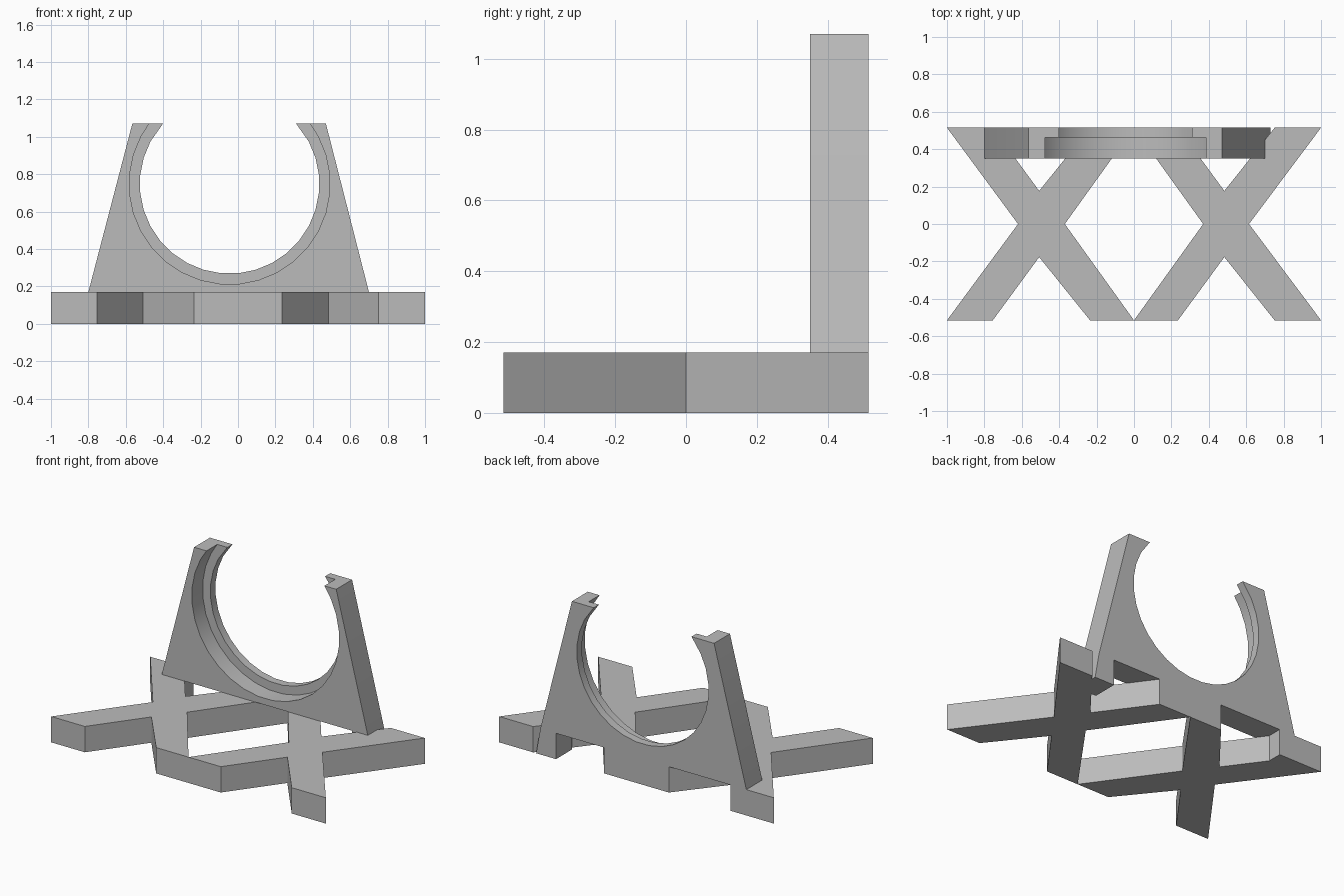
import bpy, bmesh, math

if "Cube" in bpy.data.objects:
    bpy.data.objects.remove(bpy.data.objects["Cube"], do_unlink=True)

grey = bpy.data.materials.new("plain grey")
grey.use_nodes = True
colour = (0.5, 0.5, 0.5, 1)
grey.diffuse_color = colour
grey.node_tree.nodes["Principled BSDF"].inputs["Base Color"].default_value = colour


def prism(name, points, place, low, high):
    """Extrude a flat outline between two levels; place maps (a, b, level) to xyz."""
    bm = bmesh.new()
    face = bm.faces.new([bm.verts.new(place(a, b, low)) for a, b in points])
    grown = bmesh.ops.extrude_face_region(bm, geom=[face], use_keep_orig=True)
    for v in grown["geom"]:
        if isinstance(v, bmesh.types.BMVert):
            x, y, z = v.co
            v.co = place(x, z if place is upright else y, high)
    bmesh.ops.recalc_face_normals(bm, faces=bm.faces)
    mesh = bpy.data.meshes.new(name)
    bm.to_mesh(mesh)
    bm.free()
    mesh.materials.append(grey)
    obj = bpy.data.objects.new(name, mesh)
    bpy.context.collection.objects.link(obj)
    bpy.ops.object.select_all(action="DESELECT")
    obj.select_set(True)
    bpy.context.view_layer.objects.active = obj
    bpy.ops.object.shade_smooth_by_angle(angle=math.radians(18))


def flat(a, b, level):
    return (a, b, level)


def upright(a, b, level):
    return (a, level, b)


DEPTH, BASE_H, TOP = 0.515, 0.17, 1.07

# Base: two crossed pairs of arms, each symmetric front to back
for name, ends, crotch, waist in (
    ("right_cross_base", (-1, -0.755, -0.235, 0), -0.507, (-0.62, -0.37)),
    ("left_cross_base", (0, 0.235, 0.752, 1), 0.483, (0.37, 0.615)),
):
    front = [(ends[0], -DEPTH), (ends[1], -DEPTH), (crotch, -0.177),
             (ends[2], -DEPTH), (ends[3], -DEPTH)]
    back = [(x, -y) for x, y in reversed(front)]
    prism(name, front + [(waist[1], 0)] + back + [(waist[0], 0)], flat, 0, BASE_H)

# Upright cradle: tapered plate on two short feet, with a stepped round opening
CX, CZ, SIDES = -0.045, 0.748, 32


def opening(radius):
    rise = TOP - CZ
    half = math.sqrt(radius ** 2 - rise ** 2)
    start = math.asin(rise / radius)
    step = 2 * math.pi / SIDES
    arc = [(CX + half, TOP)]
    for i in range(SIDES):
        t = math.pi / 2 - (i + 0.5) * step
        if start - 0.3 * step > t > -math.pi - start + 0.3 * step:
            arc.append((CX + radius * math.cos(t), CZ + radius * math.sin(t)))
    return arc + [(CX - half, TOP)]


outline = [(-0.565, TOP), (-0.80, BASE_H), (-0.82, 0), (-0.685, 0), (-0.685, BASE_H),
           (0.586, BASE_H), (0.586, 0), (0.73, 0), (0.70, BASE_H), (0.47, TOP)]
prism("cradle_front_rim", outline + opening(0.537), upright, 0.35, 0.462)
prism("cradle_back_lip", outline + opening(0.48), upright, 0.462, DEPTH)
